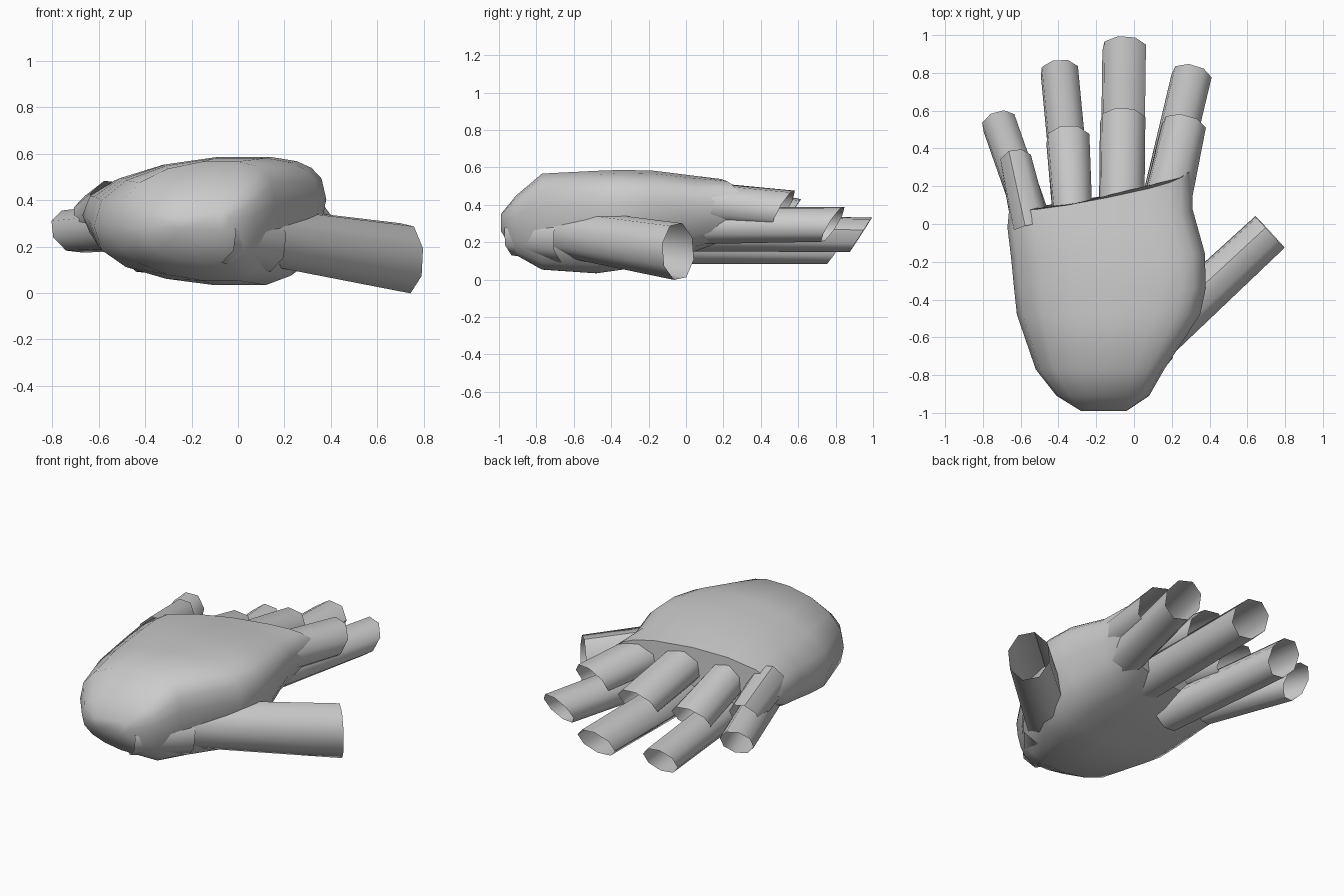
import bpy, math
from mathutils import Vector

if "Cube" in bpy.data.objects:
    bpy.data.objects.remove(bpy.data.objects["Cube"])


def make(name, verts, faces, angle):
    me = bpy.data.meshes.new(name)
    me.from_pydata(verts, [], faces)
    me.update()
    ob = bpy.data.objects.new(name, me)
    bpy.context.collection.objects.link(ob)
    bpy.ops.object.select_all(action='DESELECT')
    ob.select_set(True)
    bpy.context.view_layer.objects.active = ob
    bpy.ops.object.shade_smooth_by_angle(angle=math.radians(angle))
    return ob


def bridge(rings, n):
    # quads between consecutive rings
    return [(r * n + i, r * n + (i + 1) % n, (r + 1) * n + (i + 1) % n, (r + 1) * n + i)
            for r in range(rings - 1) for i in range(n)]


def tube(name, a, b, wa, ha, wb, hb, tilt=0.0, n=8):
    # open eight-sided tube from a to b, far rim slanted forward at the top
    a, b = Vector(a), Vector(b)
    d = (b - a).normalized()
    side = Vector((0, 0, 1)).cross(d).normalized() * -1
    up = side.cross(d)
    verts = []
    for c, w, h, t in ((a, wa, ha, 0), (b, wb, hb, tilt)):
        for i in range(n):
            ang = 2 * math.pi * (i + 0.35) / n
            s = math.sin(ang)
            verts.append(c + side * (w * 1.04 * math.cos(ang)) + up * (h * 1.04 * s) + d * (t * s))
    faces = [f[::-1] for f in bridge(2, n)]
    return make(name, verts, faces, 50)


# palm: lofted sections, fullest on the thumb side (y, left, right, bottom, top, slant)
sections = [
    (-0.99, -0.28, -0.04, 0.26, 0.35, 0.0),
    (-0.91, -0.41, 0.08, 0.13, 0.45, 0.0),
    (-0.77, -0.52, 0.16, 0.05, 0.57, 0.0),
    (-0.48, -0.62, 0.35, 0.03, 0.585, 0.0),
    (-0.34, -0.635, 0.38, 0.05, 0.59, 0.0),
    (-0.18, -0.65, 0.375, 0.09, 0.585, 0.03),
    (0.00, -0.67, 0.31, 0.14, 0.56, 0.10),
    (0.13, -0.66, 0.31, 0.20, 0.54, 0.22),
]
N = 18
verts = []
for y, xl, xr, zb, zt, k in sections:
    cx, cz, rx, rz = (xl + xr) / 2, (zb + zt) / 2, (xr - xl) / 2, (zt - zb) / 2
    for i in range(N):
        a = 2 * math.pi * i / N
        c, s = math.cos(a), math.sin(a)
        u = math.copysign(abs(c) ** 0.85, c)
        v = math.copysign(abs(s) ** 0.9, s)
        lean = (0.09 if u > 0 else 0.02) * u * rz / 0.28
        u += 0.32 * abs(v) * (1 - u * u)
        x = cx + rx * u
        verts.append((x, y + k * (x + 0.18) + 0.3 * k * (1 - abs(v)), cz + rz * v + lean * (1 - abs(v) ** 2)))
L = len(sections)
faces = [f[::-1] for f in bridge(L, N)]
faces += [tuple(range(N)), tuple(reversed(range((L - 1) * N, L * N)))]
make("palm", verts, faces, 45)

# fingers: inner segment (a to b) and outer segment (c to d), with half widths
fingers = {
    "index": ((0.185, 0.16, 0.405), (0.265, 0.52, 0.375), 0.125, 0.115,
              (0.13, 0.05, 0.29), (0.305, 0.785, 0.295), 0.105),
    "middle": ((-0.065, 0.1, 0.41), (-0.06, 0.55, 0.335), 0.12, 0.12,
               (-0.065, 0.0, 0.25), (-0.052, 0.935, 0.24), 0.115),
    "ring": ((-0.325, 0.04, 0.375), (-0.35, 0.45, 0.28), 0.105, 0.115,
             (-0.31, -0.08, 0.185), (-0.395, 0.81, 0.175), 0.1),
    "little": ((-0.545, -0.02, 0.375), (-0.625, 0.33, 0.32), 0.1, 0.085,
               (-0.52, -0.02, 0.28), (-0.715, 0.535, 0.265), 0.092),
}
for nm, (a, b, wa, wb, c, d, w) in fingers.items():
    tube(nm + "_finger_inner", a, b, wa, 0.11, wb, 0.105, 0.05)
    tube(nm + "_finger_outer", c, d, w, 0.1, w, 0.092, 0.06)

# thumb, and the small wrist end of its base
tube("thumb", (0.05, -0.665, 0.255), (0.72, -0.042, 0.15), 0.125, 0.125, 0.114, 0.15, -0.02)
tube("thumb_base", (-0.09, -0.91, 0.24), (0.12, -0.64, 0.22), 0.1, 0.11, 0.11, 0.13, 0.0)
